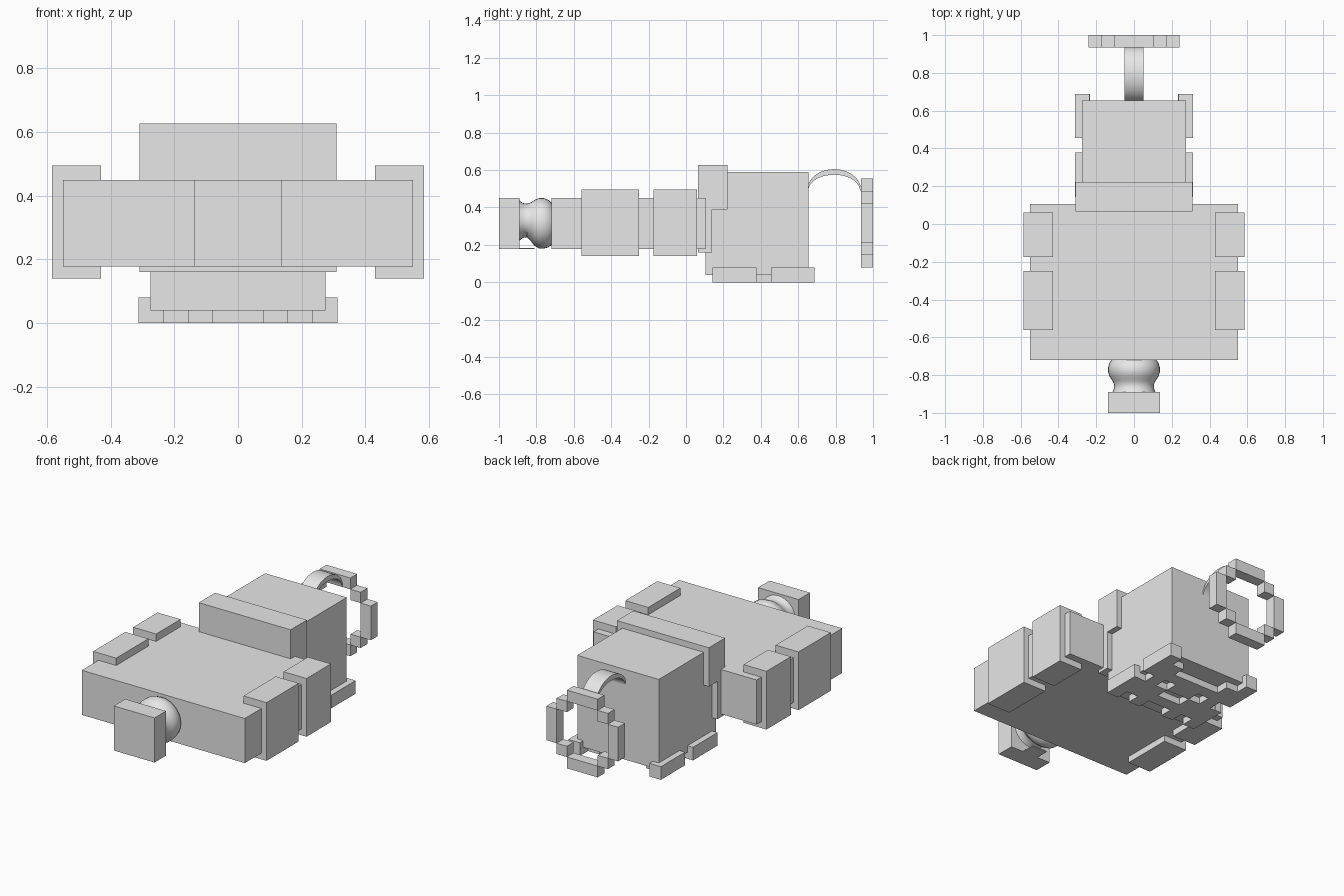
import bpy, bmesh, math

if "Cube" in bpy.data.objects:
    bpy.data.objects.remove(bpy.data.objects["Cube"])

grey = bpy.data.materials.new("plain_grey")
grey.use_nodes = True
grey.diffuse_color = (0.8, 0.8, 0.8, 1)
grey.node_tree.nodes["Principled BSDF"].inputs["Base Color"].default_value = (0.8, 0.8, 0.8, 1)


def finish(bm, name, smooth=False):
    bmesh.ops.recalc_face_normals(bm, faces=bm.faces)
    mesh = bpy.data.meshes.new(name)
    bm.to_mesh(mesh)
    bm.free()
    mesh.materials.append(grey)
    obj = bpy.data.objects.new(name, mesh)
    bpy.context.collection.objects.link(obj)
    if smooth:
        bpy.ops.object.select_all(action='DESELECT')
        obj.select_set(True)
        bpy.context.view_layer.objects.active = obj
        bpy.ops.object.shade_smooth_by_angle(angle=math.radians(40))
    return obj


def add_box(bm, x, y, z):
    verts = bmesh.ops.create_cube(bm, size=1)["verts"]
    for v in verts:
        for i, (a, b) in enumerate((x, y, z)):
            v.co[i] = (a + b) / 2 + v.co[i] * (b - a)


def boxes(name, items):
    bm = bmesh.new()
    for item in items:
        add_box(bm, *item)
    return finish(bm, name)


def prism(name, outline, x0, x1, smooth=False):
    """Extrude a (y, z) outline along x."""
    bm = bmesh.new()
    face = bm.faces.new([bm.verts.new((x0, y, z)) for y, z in outline])
    ext = bmesh.ops.extrude_face_region(bm, geom=[face])["geom"]
    bmesh.ops.translate(bm, vec=(x1 - x0, 0, 0),
                        verts=[g for g in ext if isinstance(g, bmesh.types.BMVert)])
    return finish(bm, name, smooth)


# Broad body slab and the front knob plate
boxes("body", [((-.55, .55), (-.72, .105), (.178, .45))])
boxes("front_plate", [((-.137, .137), (-1, -.89), (.178, .45)),
                      ((-.05, .05), (-.89, -.81), (.178, .184))])

# Wrapping side bands, mirrored
for side, s in (("left", 1), ("right", -1)):
    for label, y in (("front", (-.56, -.25)), ("rear", (-.175, .06))):
        boxes(f"{side}_{label}_band", [(sorted((s * .43, s * .585)), y, (.14, .495))])

# Head block with its stepped brim
boxes("head", [((-.275, .275), (.105, .655), (.04, .59))])
prism("brim", [(.065, .16), (.14, .16), (.14, .39), (.222, .39), (.222, .627), (.065, .627)],
      -.31, .31)

# Stepped underside plate, rows run from front to back
P = .078
rows = ["X.X..X.X",
        "XXXXXXXX",
        "XXX..XXX",
        ".X.XX.X.",
        "XXXXXXXX",
        "XX....XX",
        "X......X"]
bm = bmesh.new()
for r, row in enumerate(rows):
    for c, ch in enumerate(row):
        if ch == "X":
            x, y = (c - 4) * P, .142 + r * P
            vs = [bm.verts.new(p) for p in ((x, y, 0), (x + P, y, 0), (x + P, y + P, 0), (x, y + P, 0))]
            bm.faces.new(vs)
bmesh.ops.remove_doubles(bm, verts=bm.verts, dist=.001)
ext = bmesh.ops.extrude_face_region(bm, geom=bm.faces[:])["geom"]
bmesh.ops.translate(bm, vec=(0, 0, .04), verts=[g for g in ext if isinstance(g, bmesh.types.BMVert)])
finish(bm, "underside_plate")

# Raised rims along the lower edges of the head
for side, s in (("left", 1), ("right", -1)):
    edge = sorted((s * .27, s * .312))
    boxes(f"{side}_rim", [(edge, (.142, .378), (.0, .08)),
                          (edge, (.455, .688), (.0, .08)),
                          (sorted((s * .235, s * .312)), (.65, .688), (.0, .08))])

# Stepped ring at the back, built from one quarter
u = .069
ring = [((-.104, .104), (.935, 1), (.317 + t * .204 - u / 2, .317 + t * .204 + u / 2)) for t in (1, -1)]
for s in (1, -1):
    ring.append((sorted((s * .173, s * .242)), (.935, 1), (.213, .421)))
    for t in (1, -1):
        ring.append((sorted((s * .104, s * .173)), (.935, 1),
                     sorted((.317 + t * .104, .317 + t * .17))))
boxes("back_ring", ring)

# Curved strap between head and ring
angles = [math.pi * i / 20 for i in range(21)]
outer = [(.792 - .145 * math.cos(a), .49 + .115 * math.sin(a)) for a in angles]
inner = [(.792 - .138 * math.cos(a), .49 + .085 * math.sin(a)) for a in reversed(angles)]
prism("strap", outer + inner, -.05, .05, True)

# Smooth knob: rings of (y, half width, bottom z, top z)
profile = [(-.72, .118, .20, .425), (-.735, .13, .187, .44), (-.76, .137, .18, .45),
           (-.785, .137, .18, .45), (-.81, .128, .195, .44), (-.83, .114, .22, .427),
           (-.85, .105, .24, .42), (-.87, .106, .238, .423), (-.895, .115, .22, .44)]
bm = bmesh.new()
N = 32
loops = []
for y, w, lo, hi in profile:
    loops.append([bm.verts.new((w * math.cos(2 * math.pi * i / N), y,
                                (lo + hi) / 2 + (hi - lo) / 2 * math.sin(2 * math.pi * i / N)))
                  for i in range(N)])
for a, b in zip(loops, loops[1:]):
    for i in range(N):
        bm.faces.new((a[i], a[(i + 1) % N], b[(i + 1) % N], b[i]))
finish(bm, "knob", True)
